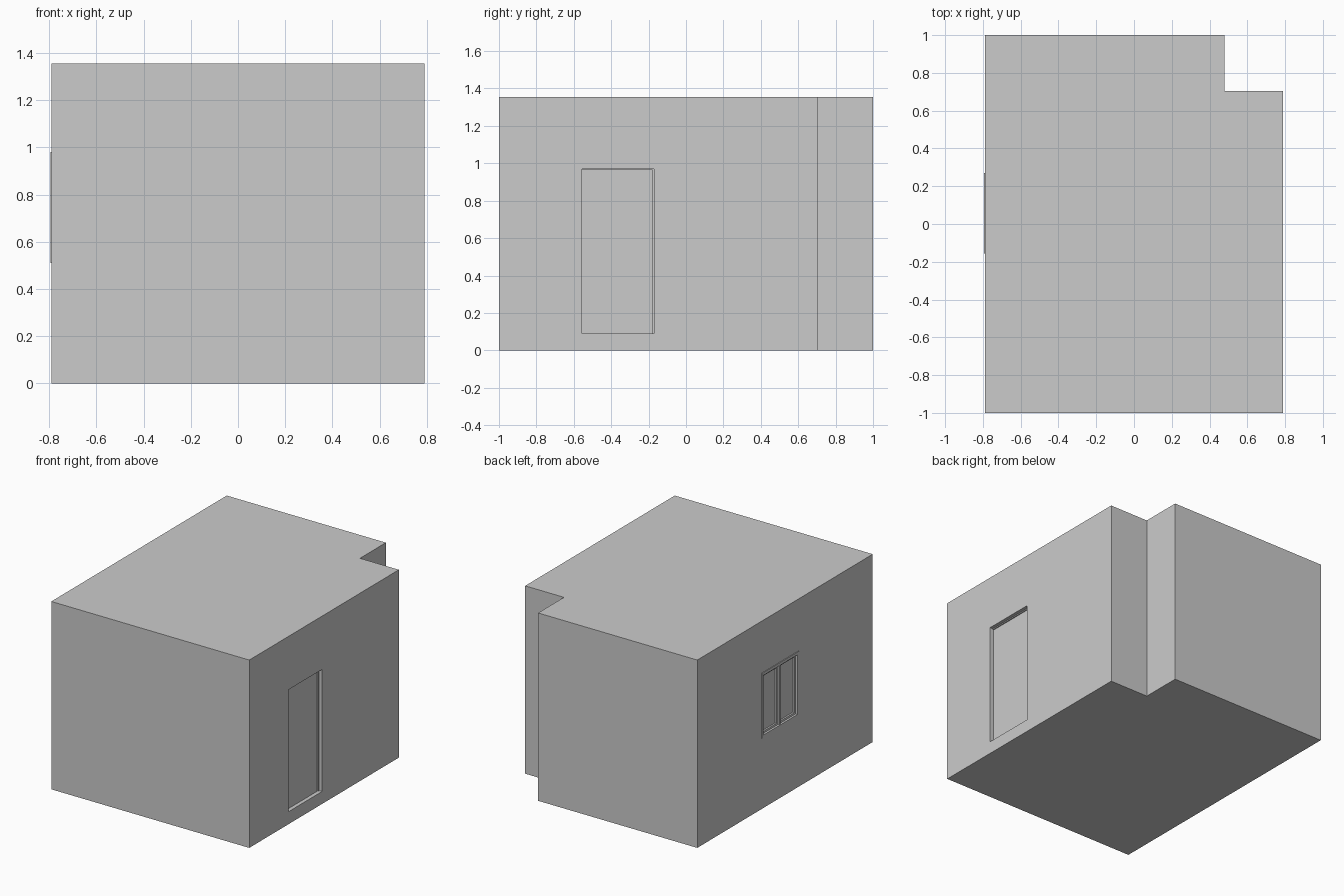
import bpy, bmesh
from mathutils import Vector

if "Cube" in bpy.data.objects:
    bpy.data.objects.remove(bpy.data.objects["Cube"])

# Plan outline of the room with its notched back right corner
PLAN = [(-0.79, -1), (0.79, -1), (0.79, 0.705), (0.48, 0.705), (0.48, 1), (-0.79, 1)]


def finish(name, bm):
    bmesh.ops.recalc_face_normals(bm, faces=bm.faces)
    me = bpy.data.meshes.new(name)
    bm.to_mesh(me)
    bm.free()
    ob = bpy.data.objects.new(name, me)
    bpy.context.collection.objects.link(ob)
    return ob


def prism(name, pts, z0, z1):
    bm = bmesh.new()
    face = bm.faces.new([bm.verts.new((x, y, z0)) for x, y in pts])
    top = bmesh.ops.extrude_face_region(bm, geom=[face], use_keep_orig=True)
    verts = [g for g in top["geom"] if isinstance(g, bmesh.types.BMVert)]
    bmesh.ops.translate(bm, verts=verts, vec=(0, 0, z1 - z0))
    return finish(name, bm)


def box(name, x, y, z):
    bm = bmesh.new()
    bmesh.ops.create_cube(bm, size=1)
    for v in bm.verts:
        v.co = Vector([(r[0] + r[1]) / 2 + c * (r[1] - r[0]) for r, c in zip((x, y, z), v.co)])
    return finish(name, bm)


def cut(target, name, x, y, z):
    cutter = box(name, x, y, z)
    cutter.hide_render = True
    mod = target.modifiers.new(name, 'BOOLEAN')
    mod.operation = 'DIFFERENCE'
    mod.solver = 'EXACT'
    mod.object = cutter
    bpy.context.view_layer.objects.active = target
    bpy.ops.object.modifier_apply(modifier=name)
    bpy.data.objects.remove(cutter)


# Floor slab and wall block
prism("floor_slab", PLAN, 0, 0.045)
walls = prism("walls", PLAN, 0.045, 1.355)

# Door and window recesses
cut(walls, "door_recess", (0.757, 0.85), (-0.555, -0.17), (0.09, 0.97))
cut(walls, "window_recess", (-0.85, -0.755), (-0.155, 0.27), (0.51, 0.98))

# Door leaf with a stepped stop along one side and the head
box("door_leaf", (0.75, 0.762), (-0.555, -0.19), (0.09, 0.96))
box("door_jamb_stop", (0.75, 0.766), (-0.18, -0.17), (0.09, 0.97))
box("door_head_stop", (0.75, 0.766), (-0.555, -0.18), (0.963, 0.97))


# Rectangular frame made of two stiles and two rails
def frame(name, x, y, z, w):
    for i, a in enumerate((y[0], y[1] - w)):
        box(f"{name}_stile_{i + 1}", x, (a, a + w), z)
    for i, a in enumerate((z[0], z[1] - w)):
        box(f"{name}_rail_{i + 1}", x, (y[0] + w, y[1] - w), (a, a + w))


# Window: outer frame, centre mullion, two sashes with glass
frame("window_frame", (-0.795, -0.75), (-0.155, 0.27), (0.51, 0.98), 0.02)
box("window_mullion", (-0.79, -0.75), (0.05, 0.065), (0.53, 0.96))
for side, y in (("right", (-0.135, 0.05)), ("left", (0.065, 0.25))):
    frame(f"{side}_sash", (-0.78, -0.75), y, (0.53, 0.96), 0.015)
    box(f"{side}_pane", (-0.768, -0.75), (y[0] + 0.015, y[1] - 0.015), (0.545, 0.945))
